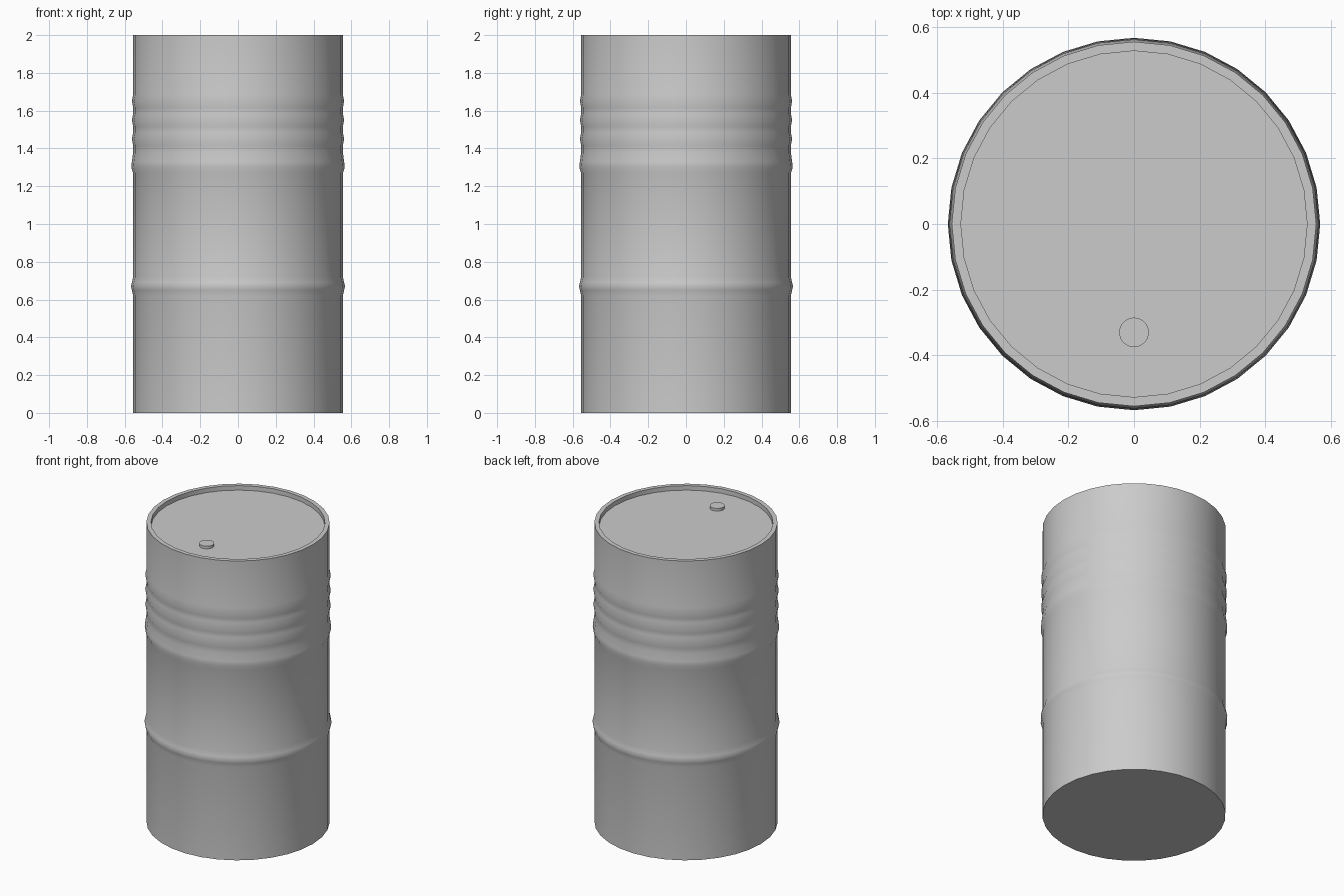
import bpy, bmesh, math

if "Cube" in bpy.data.objects:
    bpy.data.objects.remove(bpy.data.objects["Cube"])

SIDES = 32


def lathe(name, profile, location=(0, 0, 0), sides=SIDES):
    """Revolve an (r, z) profile around z; the two open ends get flat caps."""
    bm = bmesh.new()
    rings = []
    for r, z in profile:
        rings.append([bm.verts.new((r * math.cos(2 * math.pi * i / sides),
                                    r * math.sin(2 * math.pi * i / sides), z))
                      for i in range(sides)])
    for low, high in zip(rings, rings[1:]):
        for i in range(sides):
            j = (i + 1) % sides
            bm.faces.new((low[i], low[j], high[j], high[i]))
    bm.faces.new(rings[0][::-1])
    bm.faces.new(rings[-1])
    mesh = bpy.data.meshes.new(name)
    bm.to_mesh(mesh)
    bm.free()
    obj = bpy.data.objects.new(name, mesh)
    bpy.context.collection.objects.link(obj)
    obj.location = location
    bpy.ops.object.select_all(action='DESELECT')
    obj.select_set(True)
    bpy.context.view_layer.objects.active = obj
    bpy.ops.object.shade_smooth_by_angle(angle=math.radians(40))
    return obj


# Drum shell: plain wall, two rolling hoops, three fine ribs, rim and recessed lid
R = 0.555
shell = [(R, 0), (R, 0.62), (0.562, 0.65), (0.567, 0.67), (0.562, 0.69), (R, 0.72),
         (R, 1.27), (0.565, 1.30), (0.562, 1.33), (R, 1.38)]
for z in (1.45, 1.55, 1.65):
    shell += [(R, z - 0.035), (0.562, z), (R, z + 0.035)]
shell += [(R, 2.0), (0.527, 2.0), (0.527, 1.97)]
lathe("drum_body", shell)

# Filler cap on the lid
lathe("filler_cap", [(0.045, 0), (0.045, 0.018)], (0, -0.33, 1.97))
